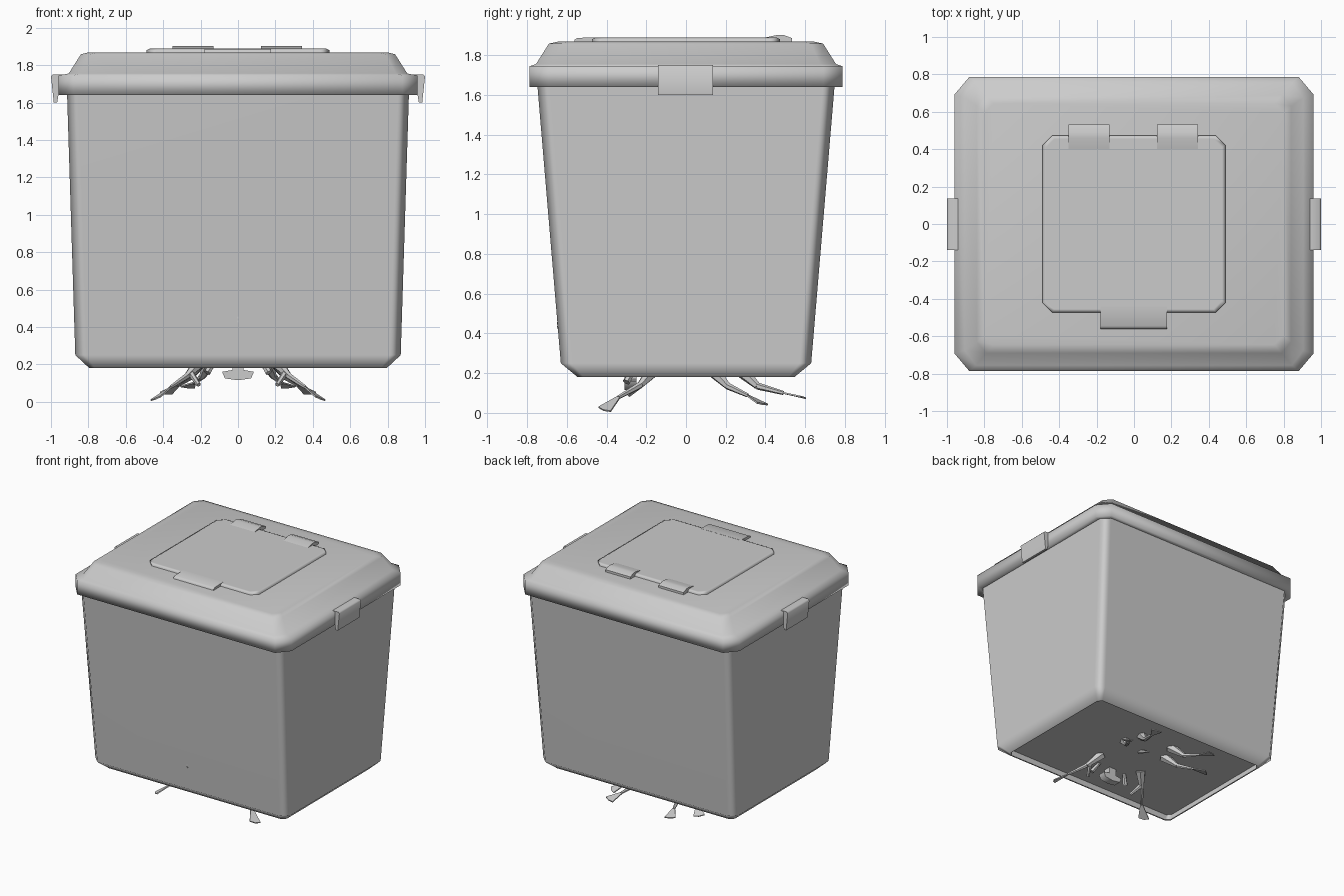
import bpy, bmesh, math
from mathutils import Vector

if "Cube" in bpy.data.objects:
    bpy.data.objects.remove(bpy.data.objects["Cube"])

GREY = bpy.data.materials.new("plain grey")
GREY.diffuse_color = (0.6, 0.6, 0.6, 1)
GREY.use_nodes = True
GREY.node_tree.nodes["Principled BSDF"].inputs["Base Color"].default_value = GREY.diffuse_color


def finish(name, bm, angle=50, weighted=False):
    bmesh.ops.recalc_face_normals(bm, faces=bm.faces)
    me = bpy.data.meshes.new(name)
    bm.to_mesh(me)
    bm.free()
    ob = bpy.data.objects.new(name, me)
    bpy.context.collection.objects.link(ob)
    me.materials.append(GREY)
    bpy.ops.object.select_all(action='DESELECT')
    ob.select_set(True)
    bpy.context.view_layer.objects.active = ob
    if angle:
        bpy.ops.object.shade_smooth_by_angle(angle=math.radians(angle))
    if weighted:
        mod = ob.modifiers.new("flat_panels", 'WEIGHTED_NORMAL')
        mod.keep_sharp = True
        mod.weight = 90
    return ob


def loft(name, rings, angle=50, weighted=False, caps=(True, True)):
    """Stack of chamfered rectangles: (half x, half y, chamfer x, chamfer y, z)."""
    bm = bmesh.new()
    loops = []
    for hx, hy, cx, cy, z in rings:
        pts = [(hx, -hy + cy), (hx, hy - cy), (hx - cx, hy), (-hx + cx, hy),
               (-hx, hy - cy), (-hx, -hy + cy), (-hx + cx, -hy), (hx - cx, -hy)]
        loops.append([bm.verts.new((x, y, z)) for x, y in pts])
    for a, b in zip(loops, loops[1:]):
        for i in range(8):
            j = (i + 1) % 8
            bm.faces.new((a[i], a[j], b[j], b[i]))
    if caps[0]:
        bm.faces.new(loops[0])
    if caps[1]:
        bm.faces.new(loops[-1])
    return finish(name, bm, angle, weighted)


def prism(name, profile, axis, lo, hi, angle=60):
    """Extrude a 2D profile along x (profile is y, z) or y (profile is x, z)."""
    bm = bmesh.new()
    put = (lambda p, t: (t, p[0], p[1])) if axis == 'x' else (lambda p, t: (p[0], t, p[1]))
    a = [bm.verts.new(put(p, lo)) for p in profile]
    b = [bm.verts.new(put(p, hi)) for p in profile]
    n = len(a)
    for i in range(n):
        bm.faces.new((a[i], a[(i + 1) % n], b[(i + 1) % n], b[i]))
    bm.faces.new(a)
    bm.faces.new(b)
    return finish(name, bm, angle)


# Tapered tub with a floor recessed inside a thin bottom lip
loft("tub", [(0.79, 0.53, 0.03, 0.03, 0.222), (0.785, 0.535, 0.03, 0.03, 0.18),
             (0.795, 0.545, 0.03, 0.03, 0.18), (0.87, 0.63, 0.06, 0.06, 0.25),
             (0.914, 0.748, 0.06, 0.06, 1.65)], weighted=True)

# Lid: soft rim flange blending into the sloping crown
loft("lid", [(0.90, 0.735, 0.06, 0.06, 1.645), (0.96, 0.787, 0.08, 0.095, 1.64),
             (0.96, 0.787, 0.08, 0.095, 1.745), (0.905, 0.755, 0.06, 0.08, 1.755),
             (0.84, 0.69, 0.05, 0.06, 1.858), (0.80, 0.645, 0.05, 0.05, 1.868)],
     angle=120, caps=(False, True))

# Hatch in the lid, with its front tab and rear hinges
loft("hatch", [(0.488, 0.473, 0.05, 0.05, 1.86), (0.488, 0.473, 0.05, 0.05, 1.88),
               (0.47, 0.455, 0.045, 0.045, 1.889)], angle=80, weighted=True)
prism("hatch_tab", [(-0.562, 1.86), (-0.562, 1.877), (-0.545, 1.887), (-0.44, 1.89),
                    (-0.44, 1.86)], 'x', -0.18, 0.176)
for lo, hi in ((-0.35, -0.13), (0.122, 0.343)):
    prism("hinge", [(0.40, 1.86), (0.40, 1.889), (0.46, 1.902), (0.49, 1.902),
                    (0.533, 1.886), (0.533, 1.86)], 'x', lo, hi)

# Side clips hanging from the rim
for s in (-1, 1):
    prism("side_clip", [(s * x, z) for x, z in
                        ((0.94, 1.75), (0.99, 1.75), (1.0, 1.74), (0.985, 1.60),
                         (0.967, 1.60), (0.957, 1.66), (0.94, 1.69))], 'y', -0.14, 0.135)


def limb(name, points, radii):
    """Tapered six-sided limb, one cone per joint."""
    bm = bmesh.new()
    for p, q, r, t in zip(points, points[1:], radii, radii[1:]):
        p, q = Vector(p), Vector(q)
        rot = (q - p).to_track_quat('Z', 'Y').to_matrix().to_4x4()
        rot.translation = (p + q) / 2
        bmesh.ops.create_cone(bm, cap_ends=True, segments=6, radius1=r, radius2=t,
                              depth=(q - p).length, matrix=rot)
    return finish(name, bm)


def paddle(name, root, tip, half, tilt):
    """Flat fan-shaped foot, narrow at the ankle."""
    root, tip = Vector(root), Vector(tip)
    side = (tip - root).cross(Vector((0, 0, 1))).normalized()
    side = (side + Vector((0, 0, tilt))).normalized()
    up = side.cross(tip - root).normalized() * 0.004
    mid = tip + (tip - root) * 0.08
    shape = [root - side * 0.01, root + side * 0.01, tip + side * half, mid,
             tip - side * half]
    bm = bmesh.new()
    a = [bm.verts.new(p + up) for p in shape]
    b = [bm.verts.new(p - up) for p in shape]
    for i in range(5):
        bm.faces.new((a[i], a[(i + 1) % 5], b[(i + 1) % 5], b[i]))
    bm.faces.new(a)
    bm.faces.new(b)
    return finish(name, bm, 0)


# Small legs poking through the floor: hip, knee, ankle, toe, then foot tilt
LEGS = {"front": ((0.19, -0.15, 0.23), (0.27, -0.23, 0.14), (0.36, -0.34, 0.078), (0.44, -0.41, 0.018), 0.25),
        "middle": ((0.19, 0.12, 0.23), (0.25, 0.21, 0.135), (0.32, 0.31, 0.088), (0.385, 0.385, 0.046), 0.1),
        "rear": ((0.14, 0.26, 0.23), (0.19, 0.36, 0.135), (0.235, 0.49, 0.10), (0.27, 0.59, 0.078), 0.1)}
for label, pts in LEGS.items():
    for s in (-1, 1):
        p = [(s * x, y, z) for x, y, z in pts[:4]]
        limb(label + "_leg", p[:3], (0.04, 0.018, 0.01))
        paddle(label + "_foot", p[2], p[3], 0.042, s * pts[4])

# Little snout, feelers and claws beneath the front of the floor
prism("snout", [(-0.085, 0.16), (-0.07, 0.125), (0, 0.115), (0.07, 0.125), (0.085, 0.16),
                (0.03, 0.17), (0.03, 0.23), (-0.03, 0.23), (-0.03, 0.17)], 'y', -0.31, -0.25)
for s in (-1, 1):
    limb("feeler", [(s * 0.12, -0.26, 0.23), (s * 0.165, -0.30, 0.155)], (0.012, 0.02))
    limb("claw", [(s * 0.25, -0.22, 0.15), (s * 0.21, -0.29, 0.09)], (0.018, 0.012))

# Thin tail below the floor and tiny tips through the front wall
limb("tail", [(0, 0.06, 0.23), (0, 0.18, 0.175)], (0.02, 0.004))
for z in (0.43, 0.45):
    limb("wall_tip", [(0, -0.60, z), (0, -0.65, z)], (0.01, 0.006))
